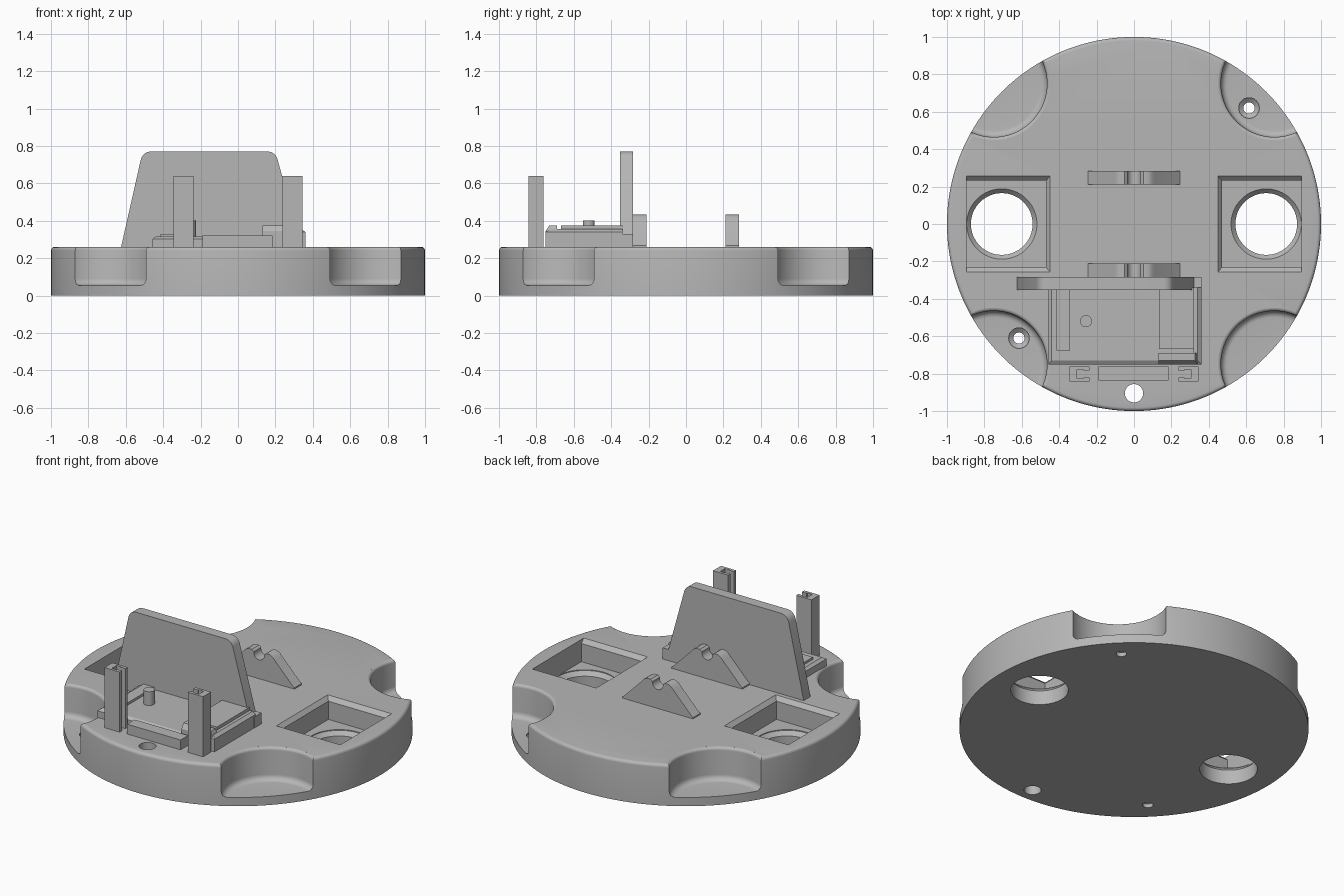
import bpy, bmesh, math
from math import sin, cos, pi

old = bpy.data.objects.get("Cube")
if old:
    bpy.data.objects.remove(old, do_unlink=True)

grey = bpy.data.materials.new("light grey")
grey.use_nodes = True
GREY = (0.47, 0.47, 0.47, 1)
grey.diffuse_color = GREY
grey.node_tree.nodes["Principled BSDF"].inputs["Base Color"].default_value = GREY

TOP = 0.26      # top of the disc
SINK = 0.25     # parts start slightly inside the disc


def finish(name, bm):
    bmesh.ops.recalc_face_normals(bm, faces=bm.faces)
    me = bpy.data.meshes.new(name)
    bm.to_mesh(me)
    bm.free()
    me.materials.append(grey)
    ob = bpy.data.objects.new(name, me)
    bpy.context.collection.objects.link(ob)
    return ob


def loft(name, rings):
    """Closed solid through rings with equal point counts."""
    bm = bmesh.new()
    vs = [[bm.verts.new(p) for p in r] for r in rings]
    n = len(vs[0])
    for a, b in zip(vs, vs[1:]):
        for i in range(n):
            j = (i + 1) % n
            bm.faces.new((a[i], a[j], b[j], b[i]))
    bm.faces.new(vs[0])
    bm.faces.new(vs[-1])
    return finish(name, bm)


def lathe(name, profile, x=0, y=0, n=64):
    """Solid of revolution from (radius, z) points."""
    return loft(name, [[(x + r * cos(2 * pi * i / n), y + r * sin(2 * pi * i / n), z)
                        for i in range(n)] for r, z in profile])


def stack(name, levels):
    """Rectangles (x0, x1, y0, y1, z) joined upwards."""
    return loft(name, [[(a, c, z), (b, c, z), (b, d, z), (a, d, z)]
                       for a, b, c, d, z in levels])


def box(name, x0, x1, y0, y1, z1, z0=SINK):
    return stack(name, [(x0, x1, y0, y1, z0), (x0, x1, y0, y1, z1)])


def plate(name, outline, y0, y1):
    """Upright plate from an (x, z) outline."""
    return loft(name, [[(x, y, z) for x, z in outline] for y in (y0, y1)])


def arc(cx, cz, r, a0, a1, n=8):
    return [(cx + r * cos(math.radians(a0 + (a1 - a0) * i / n)),
             cz + r * sin(math.radians(a0 + (a1 - a0) * i / n))) for i in range(n + 1)]


def smooth(ob):
    bpy.ops.object.select_all(action='DESELECT')
    ob.select_set(True)
    bpy.context.view_layer.objects.active = ob
    bpy.ops.object.shade_smooth_by_angle(angle=math.radians(32))


# Round base with a softened upper rim
base = lathe("base_disc", [(1, 0)] + arc(0.98, TOP - 0.02, 0.02, 0, 90, 5), n=160)
cutters = []

# Four corner scallops with rounded floor and lip
scallop = ([(0.02, 0.055)] + arc(0.25, 0.09, 0.035, -90, 0, 6)
           + arc(0.303, TOP - 0.018, 0.018, 180, 95, 5) + [(0.303, 0.4)])
for sx in (-1, 1):
    for sy in (-1, 1):
        cutters.append(lathe("scallop_cutter", scallop, 0.75 * sx, 0.75 * sy, 96))

# Countersunk screw holes and the plain front hole
for x, y in ((0.615, 0.62), (-0.615, -0.61)):
    cutters.append(lathe("screw_cutter", [(0.03, -0.1), (0.03, 0.025), (0.055, 0.045),
                                          (0.055, 0.2)], x, y, 32))
cutters.append(lathe("front_hole_cutter", [(0.049, -0.1), (0.049, 0.4)], 0, -0.905, 40))

# Square pockets with chamfered edges and a round bore
for s in (-1, 1):
    levels = [(0.47, 0.895, -0.232, 0.232, 0.12), (0.47, 0.895, -0.232, 0.232, TOP - 0.025),
              (0.448, 0.895, -0.257, 0.257, TOP), (0.448, 0.895, -0.257, 0.257, 0.4)]
    cutters.append(stack("pocket_cutter", [(*sorted((s * a, s * b)), c, d, z)
                                           for a, b, c, d, z in levels]))
    cutters.append(lathe("bore_cutter", [(0.165, -0.1), (0.165, 0.09), (0.188, 0.115),
                                         (0.188, 0.2)], s * 0.707, 0, 64))

for c in cutters:
    c.hide_render = True
    bpy.context.view_layer.objects.active = base
    mod = base.modifiers.new("cut", 'BOOLEAN')
    mod.operation = 'DIFFERENCE'
    mod.solver = 'EXACT'
    mod.object = c
    bpy.ops.object.modifier_apply(modifier=mod.name)
    bpy.data.objects.remove(c, do_unlink=True)
smooth(base)

# Pair of shaft saddles with a round notch
saddle = ([(-0.247, SINK), (-0.247, 0.268), (-0.235, 0.278), (-0.11, 0.405), (-0.095, 0.422),
           (-0.075, 0.432), (-0.05, 0.432)]
          + arc(0, 0.415, 0.036, 170, 370, 12)
          + [(0.05, 0.432), (0.075, 0.432), (0.095, 0.422), (0.11, 0.405), (0.235, 0.278),
             (0.247, 0.268), (0.247, SINK)])
for name, y0, y1 in (("rear_saddle", 0.21, 0.283), ("front_saddle", -0.286, -0.21)):
    smooth(plate(name, saddle, y0, y1))

# Tall upright panel with rounded shoulders and a side foot
panel = ([(-0.625, SINK), (-0.625, TOP)] + arc(-0.466, 0.715, 0.055, 167, 90, 6)
         + arc(0.158, 0.715, 0.055, 90, 20, 6) + [(0.322, 0.33), (0.362, 0.33), (0.362, SINK)])
smooth(plate("upright_panel", panel, -0.352, -0.284))

# Low tray in front of the panel, with sloped sides
stack("tray", [(-0.458, 0.36, -0.75, -0.34, SINK), (-0.458, 0.36, -0.75, -0.34, 0.302),
               (-0.44, 0.34, -0.73, -0.34, 0.315)])
box("tray_left_rib", -0.415, -0.343, -0.675, -0.34, 0.33)
stack("tray_right_wall", [(0.315, 0.36, -0.75, -0.34, SINK), (0.315, 0.36, -0.75, -0.34, 0.34),
                          (0.315, 0.34, -0.73, -0.34, 0.355)])
box("tray_right_ledge", 0.135, 0.32, -0.668, -0.34, 0.375)
stack("tray_corner_lip", [(0.13, 0.34, -0.75, -0.69, SINK), (0.13, 0.34, -0.75, -0.69, 0.345),
                          (0.13, 0.325, -0.73, -0.69, 0.375)])
smooth(lathe("locating_pin", [(0.032, SINK), (0.032, 0.402)], -0.257, -0.52, 32))

# Front bar between two slotted posts
box("front_bar", -0.19, 0.185, -0.838, -0.762, 0.322)
for s, name in ((-1, "left_slotted_post"), (1, "right_slotted_post")):
    outline = [(0.345, -0.842), (0.238, -0.842), (0.238, -0.82), (0.27, -0.82), (0.27, -0.826),
               (0.305, -0.826), (0.305, -0.778), (0.27, -0.778), (0.27, -0.784),
               (0.238, -0.784), (0.238, -0.762), (0.345, -0.762)]
    loft(name, [[(s * x, y, z) for x, y in outline] for z in (SINK, 0.64)])
